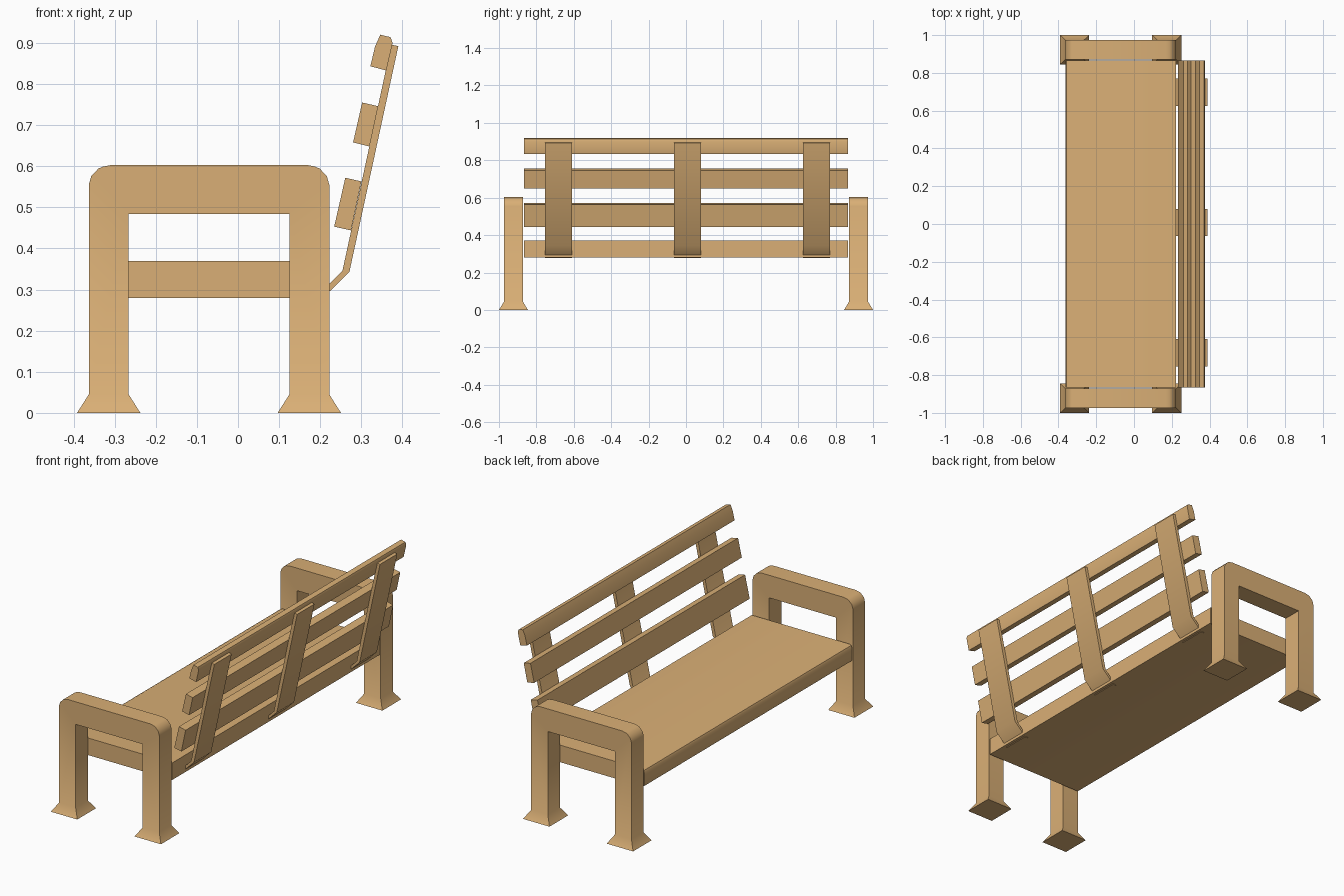
import bpy, bmesh

if "Cube" in bpy.data.objects:
    bpy.data.objects.remove(bpy.data.objects["Cube"])

wood = bpy.data.materials.new("wood")
wood.diffuse_color = (0.70, 0.43, 0.18, 1)
wood.use_nodes = True
wood.node_tree.nodes["Principled BSDF"].inputs["Base Color"].default_value = wood.diffuse_color


def finish(bm, name):
    bmesh.ops.recalc_face_normals(bm, faces=bm.faces)
    mesh = bpy.data.meshes.new(name)
    bm.to_mesh(mesh)
    bm.free()
    obj = bpy.data.objects.new(name, mesh)
    bpy.context.collection.objects.link(obj)
    mesh.materials.append(wood)
    bpy.ops.object.select_all(action='DESELECT')
    obj.select_set(True)
    bpy.context.view_layer.objects.active = obj
    bpy.ops.object.shade_smooth_by_angle(angle=0.6)
    return obj


def extrude_profile(points, y0, y1):
    """Side outline in x, z swept along y."""
    bm = bmesh.new()
    face = bm.faces.new([bm.verts.new((x, y0, z)) for x, z in points])
    geom = bmesh.ops.extrude_face_region(bm, geom=[face])["geom"]
    verts = [g for g in geom if isinstance(g, bmesh.types.BMVert)]
    bmesh.ops.translate(bm, verts=verts, vec=(0, y1 - y0, 0))
    return bm


# Arch-shaped end frames with flared feet
L0, L1, R1, R0 = -0.363, -0.266, 0.125, 0.222
ANKLE, TOP = 0.045, 0.603
corner = [(0, 0.555), (0.006, 0.576), (0.023, 0.594), (0.034, 0.599), (0.054, TOP)]
arch = [(L0 + d, z) for d, z in corner]
arch += [(R0 - d, z) for d, z in reversed(corner)]
arch += [(R0, ANKLE), (R1, ANKLE), (R1, 0.484), (L1, 0.484), (L1, ANKLE), (L0, ANKLE)]
for side, label in ((1, "right"), (-1, "left")):
    bm = extrude_profile(arch, side * 0.872, side * 0.973)
    soles = [f for f in bm.faces if all(abs(v.co.z - ANKLE) < 1e-5 for v in f.verts)]
    for sole in soles:
        c = sole.calc_center_median()
        new = bmesh.ops.extrude_discrete_faces(bm, faces=[sole])["faces"][0]
        for v in new.verts:
            v.co.x += 0.0285 if v.co.x > c.x else -0.0285
            v.co.y += 0.027 if v.co.y > c.y else -0.027
            v.co.z = 0
    finish(bm, label + "_end_frame")

# Seat with a rounded front edge
seat = [(0.222, 0.28), (0.222, 0.37), (-0.348, 0.37), (-0.358, 0.365), (-0.363, 0.355),
        (-0.363, 0.292), (-0.360, 0.284), (-0.351, 0.28)]
finish(extrude_profile(seat, -0.865, 0.865), "seat")

# Backrest slats
slats = {
    "lower_back_slat": [(0.261, 0.572), (0.300, 0.563), (0.275, 0.444), (0.234, 0.453)],
    "middle_back_slat": [(0.302, 0.755), (0.341, 0.746), (0.320, 0.648), (0.280, 0.658)],
    "top_back_slat": [(0.346, 0.920), (0.371, 0.914), (0.376, 0.900), (0.361, 0.833),
                      (0.322, 0.843), (0.333, 0.890)],
}
for name, outline in slats.items():
    finish(extrude_profile(outline, -0.865, 0.865), name)

# Bent supports passing into the seat
strap = [(0.373, 0.896), (0.390, 0.892), (0.271, 0.343), (0.204, 0.277),
         (0.186, 0.277), (0.254, 0.345)]
for i, y in enumerate((-0.682, 0.008, 0.698)):
    finish(extrude_profile(strap, y - 0.072, y + 0.072), f"back_support_{i + 1}")
